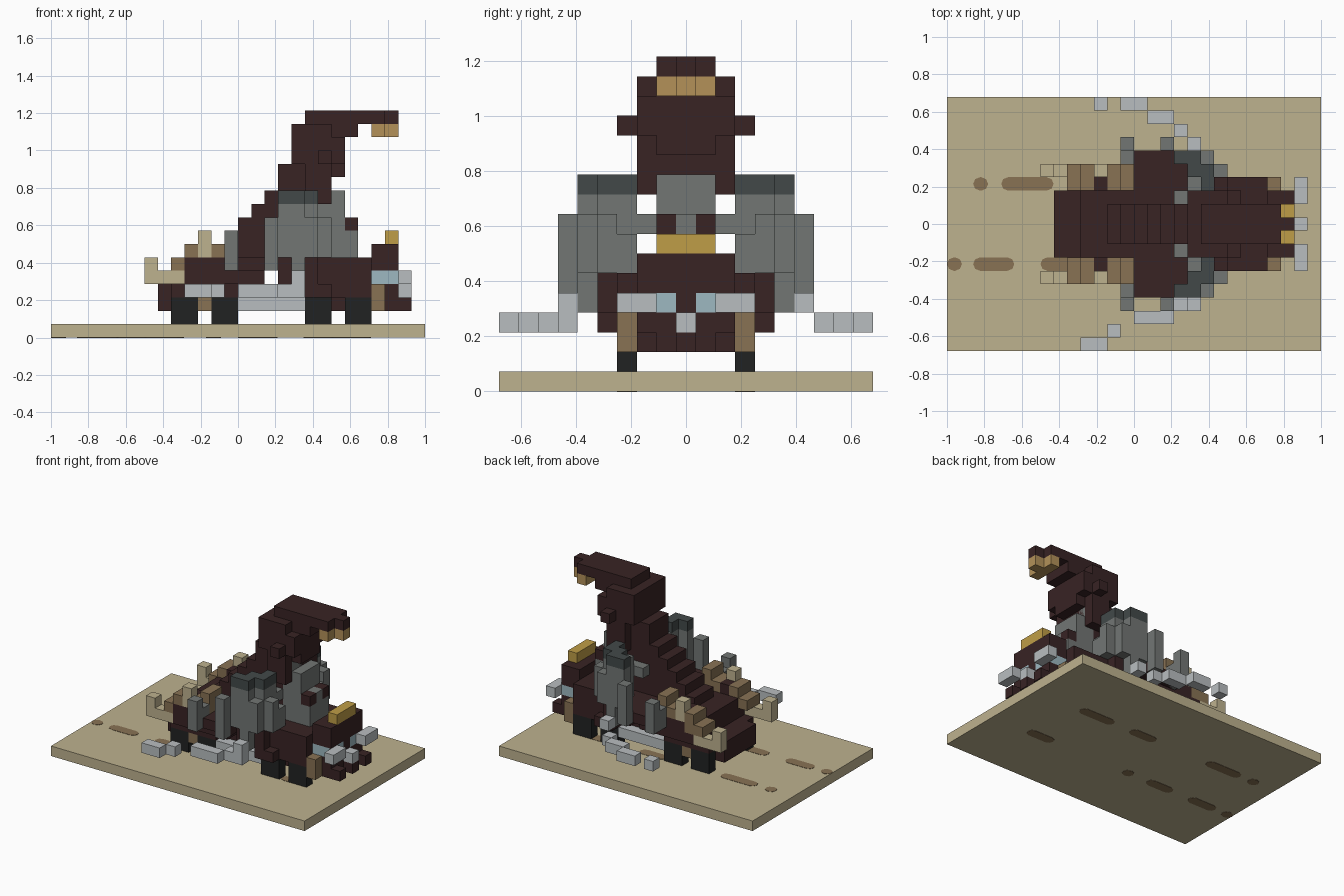
import bpy, bmesh, math

default_cube = bpy.data.objects.get("Cube")
if default_cube:
    bpy.data.objects.remove(default_cube, do_unlink=True)

CELL = 1 / 14          # edge length of one block
LENGTH, WIDTH = 28, 19  # ground size in blocks


def linear(value):
    value /= 255
    return value / 12.92 if value <= 0.04045 else ((value + 0.055) / 1.055) ** 2.4


def material(name, hex_colour):
    rgb = [linear(channel) for channel in bytes.fromhex(hex_colour)]
    mat = bpy.data.materials.new(name)
    mat.use_nodes = True
    mat.diffuse_color = (*rgb, 1)
    shader = next(n for n in mat.node_tree.nodes if n.type == "BSDF_PRINCIPLED")
    shader.inputs["Base Color"].default_value = (*rgb, 1)
    return mat


maroon = material("dark maroon", "382324")
sand = material("sand", "BEB28F")
stone = material("stone grey", "727674")
slate = material("slate", "424949")
silver = material("silver", "B9BEC0")
glass = material("pale blue", "9DB8C1")
gold = material("gold", "BF9D47")
tan = material("tan", "B39159")
brown = material("brown", "887254")
rubber = material("black rubber", "212222")


def finish(name, mat, bm):
    mesh = bpy.data.meshes.new(name)
    bm.to_mesh(mesh)
    bm.free()
    mesh.materials.append(mat)
    obj = bpy.data.objects.new(name, mesh)
    bpy.context.collection.objects.link(obj)
    return obj


def part(name, mat, *boxes, mirror=False):
    """Blocks given as x, y and z ranges in cells, optionally mirrored in y."""
    bm = bmesh.new()
    for x0, x1, y0, y1, z0, z1 in boxes:
        cube = bmesh.ops.create_cube(bm, size=1)
        for v in cube["verts"]:
            v.co.x = (x1 if v.co.x > 0 else x0) - LENGTH / 2
            v.co.y = (y1 if v.co.y > 0 else y0) - WIDTH / 2
            v.co.z = z1 if v.co.z > 0 else z0
            v.co *= CELL
    obj = finish(name, mat, bm)
    if mirror:
        mod = obj.modifiers.new("both sides", "MIRROR")
        mod.use_axis = (False, True, False)
    return obj


def pair(name, mat, *boxes):
    return part(name, mat, *boxes, mirror=True)


def road_mark(name, x0, x1, row):
    """Rounded dash running through the ground slab."""
    bm = bmesh.new()
    radius = CELL / 2
    y = (row + 0.5 - WIDTH / 2) * CELL
    outline = []
    for centre, start in ((x1 - radius, -90), (x0 + radius, 90)):
        for step in range(5):
            a = math.radians(start + step * 45)
            outline.append(bm.verts.new((centre + radius * math.cos(a),
                                         y + radius * math.sin(a), -0.002)))
    bmesh.ops.remove_doubles(bm, verts=outline, dist=0.001)
    face = bm.faces.new([v for v in outline if v.is_valid])
    solid = bmesh.ops.extrude_face_region(bm, geom=[face])
    for v in solid["geom"]:
        if isinstance(v, bmesh.types.BMVert):
            v.co.z += CELL + 0.004
    bmesh.ops.recalc_face_normals(bm, faces=bm.faces)
    finish(name, brown, bm)


# Ground slab with two rows of dashes
part("ground", sand, (0, LENGTH, 0, WIDTH, 0, 1))
for row, marks in ((12, ((-.86, -.78), (-.71, -.43), (0, .21), (.35, .63))),
                   (6, ((-1, -.92), (-.86, -.64), (-.5, -.29), (-.17, -.09), (.5, .71)))):
    for x0, x1 in marks:
        road_mark("road_dash", x0, x1, row)

# Wheels
for x in (9, 12, 19, 22):
    pair("wheels", rubber, (x, x + 2, 6, 7, 1, 3))

# Chassis, rear deck and hood
part("chassis", maroon, (8, 26, 7, 12, 2, 4))
part("rear_deck", maroon, (10, 16, 7, 12, 4, 6))
pair("rear_fender", maroon, (10, 14, 5, 7, 4, 6), (9, 14, 6, 7, 3, 4))
part("wide_shoulder", maroon, (13, 17, 4, 15, 5, 6), (14, 16, 5, 14, 4, 5))
part("hood", maroon, (17, 24, 7, 12, 4, 6), (24, 26, 7, 12, 5, 7),
     (24, 26, 9, 10, 4, 5))
pair("front_fender", maroon, (17, 20, 5, 7, 4, 6), (19, 24, 6, 7, 3, 6),
     (19, 21, 5, 6, 3, 4))
pair("side_skirt", silver, (14, 19, 6, 7, 2, 3))
pair("axle_cover", brown, (11, 12, 6, 7, 2, 3), (24, 25, 6, 7, 2, 4))
part("hood_ornament", gold, (25, 26, 8, 11, 7, 8))

# Nose: lamps, bumper teeth and bright guards
pair("headlamp", glass, (24, 26, 7, 9, 4, 5))
for y in (7, 9, 11):
    part("bumper_block", maroon, (26, 27, y, y + 1, 2, 3))
pair("bumper_guard", silver, (26, 27, 6, 8, 4, 5))
part("bumper_centre", silver, (26, 27, 9, 10, 3, 4))

# Stepped spine rising to the neck
for x in range(12, 17):
    part("spine_step", maroon, (x, x + 1, 8, 11, 6, x - 5))
part("neck_core", maroon, (17, 20, 8, 11, 6, 13), (18, 22, 8, 11, 12, 16))
part("neck", maroon, (19, 21, 7, 12, 10, 13), (18, 22, 7, 12, 13, 15),
     (18, 21, 7, 12, 15, 16), (21, 23, 8, 11, 15, 16))
pair("ear", maroon, (20, 21, 6, 7, 13, 14))

# Hooked head with beak
part("head_top", maroon, (19, 25, 8, 11, 16, 17), (25, 26, 9, 10, 16, 17))
part("beak", tan, (24, 25, 8, 11, 15, 16), (25, 26, 9, 10, 15, 16))

# Grey chest
part("chest", stone, (20, 22, 8, 11, 6, 11), (20, 21, 8, 11, 11, 12),
     (22, 23, 8, 11, 6, 8), (22, 23, 9, 10, 8, 9))
pair("chest_spot", maroon, (22, 23, 8, 9, 8, 9))
pair("chest_strut", stone, (17, 20, 7, 8, 8, 9))

# Curved grey wall on each side, with a darker rim
pair("side_wall", stone, (17, 19, 4, 5, 6, 10), (18, 20, 5, 6, 6, 10),
     (18, 20, 6, 7, 6, 10), (19, 20, 4, 5, 6, 9), (20, 21, 5, 6, 6, 9),
     (20, 21, 6, 7, 6, 8), (18, 19, 4, 5, 4, 6))
pair("wall_rim", slate, (17, 19, 4, 5, 10, 11), (18, 20, 5, 6, 10, 11),
     (19, 20, 6, 7, 10, 11))
pair("side_column", stone, (13, 14, 3, 5, 5, 7), (16, 17, 3, 4, 5, 9),
     (13, 14, 3, 4, 7, 8))

# Rear luggage and pipes
pair("luggage", brown, (9, 11, 5, 7, 5, 6), (10, 11, 5, 7, 6, 7),
     (12, 14, 5, 7, 6, 7), (13, 14, 5, 7, 7, 8))
pair("luggage_base", maroon, (11, 12, 6, 7, 6, 7))
pair("exhaust_pipe", sand, (7, 10, 5, 6, 4, 5), (7, 8, 5, 6, 5, 6))
pair("upright_pipe", sand, (11, 12, 5, 6, 6, 8))

# Trailing silver blocks, swept outward on each side
part("right_trail", silver, (10, 12, 0, 1, 3, 4), (12, 13, 1, 2, 3, 4),
     (14, 17, 2, 3, 3, 4), (17, 19, 3, 4, 3, 4), (18, 19, 3, 4, 4, 5))
part("left_trail", silver, (11, 12, 18, 19, 3, 4), (13, 15, 18, 19, 3, 4),
     (15, 17, 17, 18, 3, 4), (17, 18, 16, 17, 3, 4), (18, 19, 15, 16, 4, 5))
